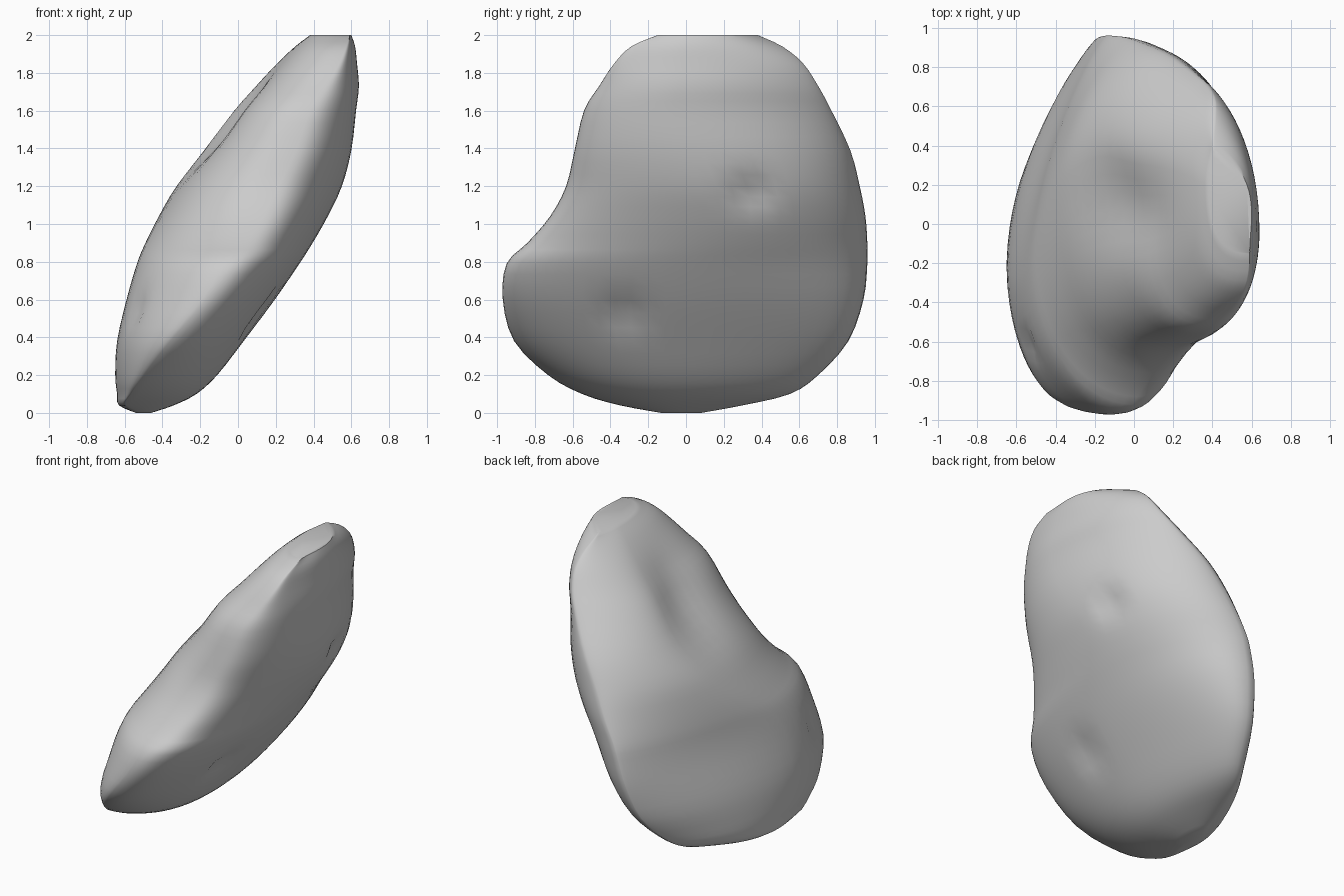
import bpy, bmesh, math

if "Cube" in bpy.data.objects:
    bpy.data.objects.remove(bpy.data.objects["Cube"])

# Horizontal sections: z, x left, x right, y front, y back,
# position across x (0..1) of the front tip and the back tip
ROWS = [
    (0.00, -.54, -.46, -.13, .08, .30, .50),
    (0.04, -.63, -.34, -.35, .30, .12, .60),
    (0.10, -.64, -.22, -.55, .55, .18, .62),
    (0.20, -.65, -.11, -.73, .70, .28, .62),
    (0.38, -.64, .03, -.91, .86, .42, .58),
    (0.60, -.59, .195, -.97, .94, .54, .50),
    (0.79, -.535, .325, -.95, .96, .58, .45),
    (0.90, -.49, .395, -.84, .96, .60, .43),
    (1.04, -.42, .475, -.72, .95, .62, .43),
    (1.20, -.33, .55, -.635, .92, .62, .43),
    (1.39, -.19, .60, -.59, .87, .63, .45),
    (1.60, -.04, .625, -.54, .77, .63, .52),
    (1.73, .08, .64, -.46, .70, .68, .54),
    (1.85, .20, .63, -.38, .62, .78, .50),
    (1.94, .30, .62, -.29, .51, .85, .35),
    (2.00, .38, .60, -.15, .38, .95, .12),
]
# Dents: side (-1 upper left face, 1 lower right face), y, z, radius, depth
DENTS = [
    (1, .35, 1.17, .11, .045), (1, -.33, .53, .11, .045),
    (-1, .08, 1.55, .28, .085), (-1, -.62, .55, .08, .03),
]
SEG = 64
SUB = 3


def ramp(z, a, b):
    t = max(0.0, min(1.0, (z - a) / (b - a)))
    return t * t * (3 - 2 * t)


def curve(a, b, c, d, t):
    return b + .5 * t * (c - a + t * (2*a - 5*b + 4*c - d + t * (3*(b - c) + d - a)))


def section(row):
    z, xl, xr, y0, y1, f0, f1 = row
    up, high = ramp(z, .6, 1.5), ramp(z, 1.1, 1.9)
    span = y1 - y0
    pts = []
    for i in range(SEG):
        a = 2 * math.pi * i / SEG
        u = math.cos(a)
        side = 1 if math.sin(a) >= 0 else -1
        back, m = u > 0, min(1.0, abs(u))
        # widest line: low at the front, high at the back on the left face
        if side > 0:
            at = .50 - .14 * ramp(z, .9, 1.7)
        else:
            at = .37 + .28 * up
        peak = y0 + span * at
        y = peak + u * ((y1 - peak) if back else (peak - y0))
        tip = xl + (xr - xl) * (f0 + (f1 - f0) * (y - y0) / span)
        # fullness of the section towards its tips
        rnd = math.sqrt(max(0.0, 1 - m * m))
        if side > 0:
            s = rnd ** (.8 + .35 * ramp(z, .4, 1.1) + .45 * high if back else .95)
        elif back:
            s = (1 - up) * max(0.0, 1 - m ** 1.6) ** .85 + up * rnd ** 1.3
        else:
            s = rnd ** (1.2 - .5 * ramp(z, .6, 1.2))
        x = tip + ((xr if side > 0 else xl) - tip) * s
        for ds, dy, dz, r, depth in DENTS:
            if ds == side:
                d2 = ((y - dy) ** 2 + (z - dz) ** 2) / (r * r)
                x -= side * depth * math.exp(-d2 * 1.5) * min(1, rnd * 2)
        pts.append((x, y, z))
    return pts


# Stone body: smoothly blended sections joined into a closed skin
bm = bmesh.new()
rings = []
last = len(ROWS) - 1
for k in range(last):
    four = [ROWS[max(0, min(last, k + d))] for d in (-1, 0, 1, 2)]
    for j in range(SUB):
        rings.append(section([curve(*v, j / SUB) for v in zip(*four)]))
rings.append(section(ROWS[-1]))
rings = [[bm.verts.new(p) for p in ring] for ring in rings]
for lo, hi in zip(rings, rings[1:]):
    for i in range(SEG):
        n = (i + 1) % SEG
        bm.faces.new((lo[i], lo[n], hi[n], hi[i]))
bm.faces.new(rings[0])
bm.faces.new(rings[-1])
bmesh.ops.recalc_face_normals(bm, faces=bm.faces)

mesh = bpy.data.meshes.new("stone")
bm.to_mesh(mesh)
bm.free()
stone = bpy.data.objects.new("stone", mesh)
bpy.context.collection.objects.link(stone)

grey = bpy.data.materials.new("stone grey")
grey.diffuse_color = (0.6, 0.6, 0.6, 1)
grey.use_nodes = True
grey.node_tree.nodes["Principled BSDF"].inputs["Base Color"].default_value = grey.diffuse_color
mesh.materials.append(grey)

# Smooth shading with the flat end caps kept crisp
bpy.context.view_layer.objects.active = stone
stone.select_set(True)
bpy.ops.object.shade_smooth_by_angle(angle=math.radians(50))
